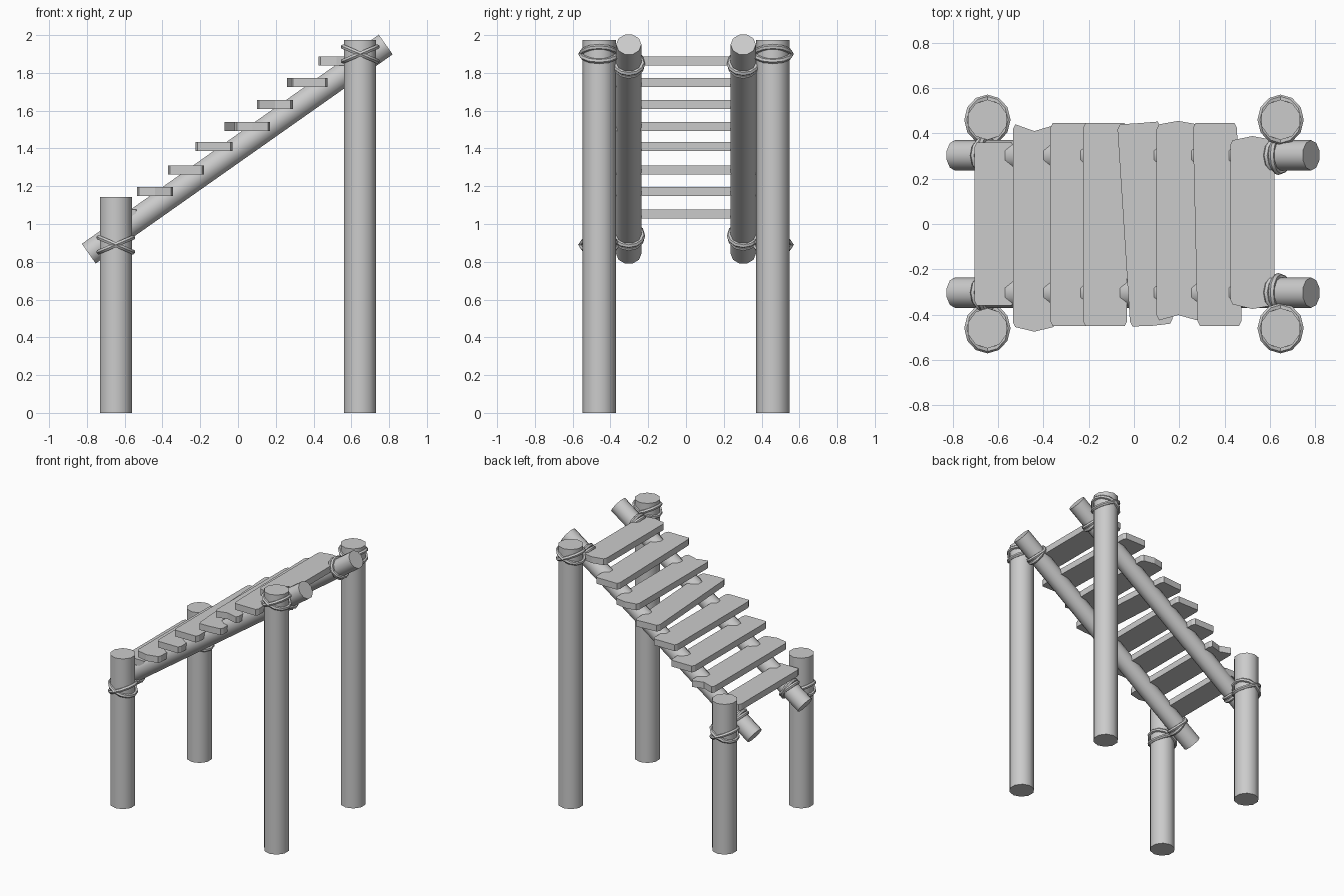
import bpy, bmesh, math
from mathutils import Vector, Matrix

if "Cube" in bpy.data.objects:
    bpy.data.objects.remove(bpy.data.objects["Cube"])

A, B = Vector((-0.79, 0, 0.843)), Vector((0.782, 0, 1.95))   # rail axis ends
SLOPE = (B - A).normalized()
RAIL_Y, POST_X, POST_Y = 0.303, 0.647, 0.46


def rail_point(x, y):
    p = A.lerp(B, (x - A.x) / (B.x - A.x))
    return Vector((x, y, p.z))


def smooth(ob):
    bpy.ops.object.select_all(action='DESELECT')
    ob.select_set(True)
    bpy.context.view_layer.objects.active = ob
    bpy.ops.object.shade_smooth_by_angle(angle=math.radians(40))


def log(name, p, q, r):
    d = q - p
    rot = Matrix.Identity(4)
    if abs(d.x) > 1e-6:
        rot = Matrix.Rotation(math.atan2(d.x, d.z), 4, 'Y')
    bpy.ops.mesh.primitive_cylinder_add(vertices=10, radius=r, depth=d.length)
    ob = bpy.context.object
    ob.name = name
    ob.matrix_world = Matrix.Translation((p + q) / 2) @ rot
    smooth(ob)


def rope(name, centre, radius, tilt):
    bpy.ops.mesh.primitive_torus_add(major_segments=12, minor_segments=6,
                                     major_radius=radius, minor_radius=0.014,
                                     location=centre, rotation=(0, tilt, 0))
    ob = bpy.context.object
    ob.name = name
    smooth(ob)


def plank(name, z, x0, x1, top, bottom, skew=0.0, cut=0.022):
    # Outline: three heights across each ragged end, with clipped corners
    xm, n = (x0 + x1) / 2, skew / 2
    pts = [(x0 + n, bottom[0] + cut), (x0 + n + cut / 2, bottom[0]),
           (xm + n, bottom[1]),
           (x1 + n - cut / 2, bottom[2]), (x1 + n, bottom[2] + cut),
           (x1 - n, top[2] - cut), (x1 - n - cut / 2, top[2]),
           (xm - n, top[1]),
           (x0 - n + cut / 2, top[0]), (x0 - n, top[0] - cut)]
    bm = bmesh.new()
    face = bm.faces.new([bm.verts.new((x, y, z - 0.024)) for x, y in pts])
    ext = bmesh.ops.extrude_face_region(bm, geom=[face])
    bmesh.ops.translate(bm, vec=(0, 0, 0.048),
                        verts=[v for v in ext['geom'] if isinstance(v, bmesh.types.BMVert)])
    bmesh.ops.recalc_face_normals(bm, faces=bm.faces)
    me = bpy.data.meshes.new(name)
    bm.to_mesh(me)
    bm.free()
    bpy.context.collection.objects.link(bpy.data.objects.new(name, me))


# Posts, rails and rope lashings on both sides
pitch = math.atan2(SLOPE.x, SLOPE.z)
for side, s in (("front", -1), ("back", 1)):
    off = Vector((0, s * RAIL_Y, 0))
    log(side + "_rail", A + off, B + off, 0.067)
    for end, x, h, rz in (("low", -POST_X, 1.143, 0.89), ("high", POST_X, 1.975, 1.9)):
        tag = f"{side}_{end}"
        log(tag + "_post", Vector((x, s * POST_Y, 0)), Vector((x, s * POST_Y, h)), 0.089)
        for i, t in enumerate((-1, 1)):
            rope(f"{tag}_post_rope_{i}", (x, s * POST_Y, rz), 0.097, t * math.radians(23))
            rope(f"{tag}_rail_rope_{i}", rail_point(x - 0.01, s * RAIL_Y), 0.073,
                 pitch + t * math.radians(11))

# Walkway planks: height, x range, far and near end shapes, skew
planks = [
    (1.052, -0.705, -0.53, (.36, .36, .36), (-.36, -.36, -.36), 0),
    (1.172, -0.535, -0.345, (.44, .41, .435), (-.455, -.475, -.455), 0),
    (1.287, -0.37, -0.18, (.445, .445, .445), (-.45, -.45, -.45), 0),
    (1.41, -0.225, -0.03, (.445, .445, .445), (-.45, -.45, -.45), 0),
    (1.516, -0.045, 0.143, (.44, .445, .452), (-.452, -.45, -.44), 0.055),
    (1.632, 0.10, 0.29, (.44, .455, .44), (-.425, -.402, -.425), 0),
    (1.748, 0.27, 0.465, (.445, .445, .445), (-.45, -.45, -.45), 0.02),
    (1.862, 0.425, 0.62, (.37, .388, .372), (-.355, -.375, -.36), 0),
]
for i, p in enumerate(planks):
    plank(f"plank_{i + 1}", *p)
